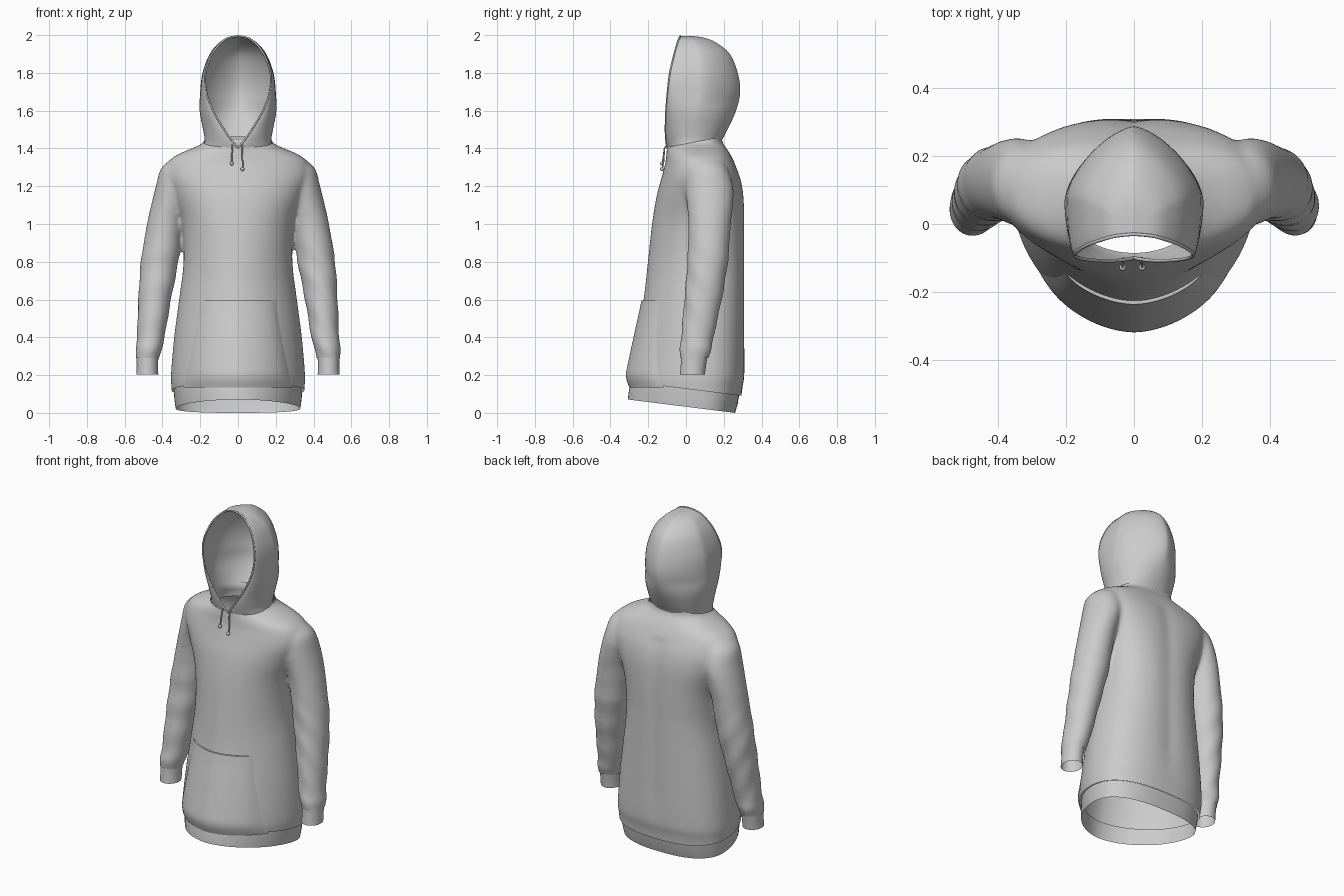
import bpy, bmesh, math
from mathutils import Vector

if "Cube" in bpy.data.objects:
    bpy.data.objects.remove(bpy.data.objects["Cube"])


def resample(rows, n):
    """Catmull-Rom interpolation through rows of numbers, n steps per span."""
    out = []
    for i in range(len(rows) - 1):
        p = [rows[max(0, min(len(rows) - 1, i + k))] for k in (-1, 0, 1, 2)]
        for j in range(n):
            t = j / n
            out.append([0.5 * (2*b + (c-a)*t + (2*a-5*b+4*c-d)*t*t + (3*b-a-3*c+d)*t**3)
                        for a, b, c, d in zip(*p)])
    return out + [list(rows[-1])]


def spow(v, e):
    return math.copysign(abs(v) ** e, v)


def ramp(v, lo, hi):
    return min(1, max(0, (v - lo) / (hi - lo)))


def loft(bm, rings, closed=True, cap=False):
    vs = [[bm.verts.new(p) for p in r] for r in rings]
    n = len(vs[0])
    for a, b in zip(vs, vs[1:]):
        for i in range(n if closed else n - 1):
            j = (i + 1) % n
            bm.faces.new((a[i], a[j], b[j], b[i]))
    if cap:
        bm.faces.new(vs[0])
        bm.faces.new(vs[-1])


def finish(bm, name, angle=50):
    bmesh.ops.remove_doubles(bm, verts=bm.verts, dist=0.0005)
    bmesh.ops.recalc_face_normals(bm, faces=bm.faces)
    me = bpy.data.meshes.new(name)
    bm.to_mesh(me)
    bm.free()
    ob = bpy.data.objects.new(name, me)
    bpy.context.collection.objects.link(ob)
    bpy.ops.object.select_all(action='DESELECT')
    ob.select_set(True)
    bpy.context.view_layer.objects.active = ob
    bpy.ops.object.shade_smooth_by_angle(angle=math.radians(angle))
    return ob


def tube(name, pts, r):
    cu = bpy.data.curves.new(name, 'CURVE')
    cu.dimensions = '3D'
    cu.bevel_depth = r
    cu.bevel_resolution = 2
    cu.use_fill_caps = True
    sp = cu.splines.new('POLY')
    sp.points.add(len(pts) - 1)
    for q, p in zip(sp.points, pts):
        q.co = (*p, 1)
    bpy.context.collection.objects.link(bpy.data.objects.new(name, cu))


# Torso rows: z, half width, front y, back y
YM = 0.07
TORSO = resample([
    (-.05, .34, -.295, .28), (.13, .352, -.30, .298), (.2, .355, -.298, .31),
    (.4, .338, -.262, .312), (.6, .312, -.225, .312), (.8, .288, -.202, .312),
    (1.0, .297, -.18, .312), (1.15, .345, -.155, .306), (1.25, .382, -.128, .287),
    (1.33, .365, -.108, .254), (1.37, .315, -.104, .234), (1.41, .222, -.10, .208),
    (1.44, .178, -.098, .191), (1.52, .165, -.095, .185)], 4)


def torso_ring(w, yf, yb, z, n=64):
    ring = []
    k = ramp(z, .85, 1.15) * (1 - ramp(z, 1.33, 1.43))
    for i in range(n):
        a = 2 * math.pi * i / n
        c, s = math.cos(a), math.sin(a)
        e = 1.1 - .1 * ramp(z, .7, 1.15) if s < 0 else .8 - .1 * k
        x = w * spow(c, e)
        y = YM + (YM - yf if s < 0 else yb - YM) * spow(s, e)
        if s > 0 and z < 1.3:
            y -= .009 * math.exp(-(x / .05) ** 2) * ramp(z, .15, .4)
        ring.append((x, y, z))
    return ring


def front_y(x, z):
    for a, b in zip(TORSO, TORSO[1:]):
        if a[0] <= z <= b[0]:
            t = (z - a[0]) / (b[0] - a[0])
            w, yf = (a[k] + (b[k] - a[k]) * t for k in (1, 2))
            return YM + (yf - YM) * max(0, 1 - abs(x / w) ** (2 / 1.1)) ** .55


def oval(z, cx, cy, rx, ry, side, crease=0.0, n=32):
    ring = []
    for i in range(n):
        a = 2 * math.pi * i / n
        k = 1 + crease * math.sin(36 * z + 2 * math.sin(a + side) + 2 * a)
        ring.append((side * (cx + rx * k * math.cos(a)), cy + ry * k * math.sin(a), z))
    return ring


# Body and sleeves, fused into one soft cloth shell
SLEEVE = resample([
    (1.34, .29, .10, .07, .08), (1.29, .318, .11, .092, .11), (1.2, .333, .122, .102, .128),
    (1.1, .362, .127, .098, .122), (1.0, .385, .125, .097, .113), (.8, .415, .115, .1, .108),
    (.6, .441, .09, .087, .1), (.4, .462, .06, .074, .087), (.34, .473, .052, .07, .087),
    (.29, .479, .044, .062, .074), (.24, .48, .04, .06, .07)], 5)
bm = bmesh.new()
loft(bm, [torso_ring(w, yf, yb, z) for z, w, yf, yb in TORSO], cap=True)
for side in (1, -1):
    loft(bm, [oval(*r, side, .025 * (1 - ramp(r[0], .8, 1.0))) for r in SLEEVE], cap=True)
body = finish(bm, "body_and_sleeves")
m = body.modifiers.new("fuse", 'REMESH')
m.mode = 'VOXEL'
m.voxel_size = 0.01
m = body.modifiers.new("soften", 'SMOOTH')
m.factor = 0.5
m.iterations = 14
ev = body.evaluated_get(bpy.context.evaluated_depsgraph_get())
bm = bmesh.new()
bm.from_mesh(ev.to_mesh())
bpy.data.objects.remove(body)


def cut(co, no, keep=lambda v: True):
    vs = [v for v in bm.verts if keep(v.co)]
    s = set(vs)
    geom = vs + [e for e in bm.edges if s.issuperset(e.verts)] \
        + [f for f in bm.faces if s.issuperset(f.verts)]
    bmesh.ops.bisect_plane(bm, geom=geom, plane_co=co, plane_no=no, clear_outer=True)


# Open the hem, neck and wrists
cut((0, 0, .1275), (0, -.125, -1))
cut((0, 0, 1.425), (0, -.2, 1))
for side in (1, -1):
    cut((0, 0, .29), (0, 0, -1), lambda c: c.x * side > .37 and c.z < .36)
finish(bm, "body_and_sleeves", 80)

# Ribbed hem band, lower at the back
bm = bmesh.new()
loft(bm, [[(x, y, .0325 - .125 * y + h) for x, y, _ in torso_ring(w, yf, yb, 0)]
          for h, w, yf, yb in ((0, .33, -.308, .26), (.05, .337, -.302, .274),
                               (.1, .34, -.29, .282))])
finish(bm, "hem_band")

# Cuffs
for side, label in ((1, "left"), (-1, "right")):
    bm = bmesh.new()
    loft(bm, [oval(*r, side) for r in ((.30, .479, .044, .058, .07), (.25, .48, .039, .056, .067),
                                       (.203, .48, .034, .058, .066))])
    finish(bm, label + "_cuff")

# Front pouch pocket
bm = bmesh.new()
rings = []
for j in range(25):
    v = min(j, 23) / 23
    z = .135 + .46 * v
    hw = .205 + .085 * (1 - v) ** 1.3
    puff = (.012 + .014 * (1 - v)) * min(1, 6 * v + .1) if j < 24 else -.012
    rings.append([(u * hw, front_y(u * hw, z) - puff * (1 - abs(u) ** 10) + .002, z)
                  for u in (i / 20 - 1 for i in range(41))])
loft(bm, rings, closed=False)
finish(bm, "pouch_pocket", 45)

# Hood rows: z, half width, opening half width, front y, back y
HOOD = resample([
    (1.37, .187, 0, -.085, .19), (1.40, .184, 0, -.098, .19), (1.44, .176, .03, -.105, .19),
    (1.5, .185, .073, -.108, .22), (1.6, .203, .132, -.105, .265), (1.7, .2, .168, -.097, .287),
    (1.8, .188, .172, -.085, .274), (1.9, .15, .137, -.062, .232), (1.96, .1, .09, -.045, .16),
    (1.985, .058, .052, -.035, .1), (1.995, 0, 0, -.03, .04)], 4)
rings, rim = [], []
for z, w, ox, yf, yb in HOOD:
    ox = max(0, ox)
    ym = yf + (yb - yf) * .45
    e = 2 / (2.3 - .8 * ramp(z, 1.45, 1.65))
    half = []
    for i in range(29):
        a = math.pi * (i / 28 - .5)
        c, s = max(0, math.cos(a)), math.sin(a)
        if s <= 0:
            half.append((w * c ** e, ym + (yb - ym) * (-s) ** e, z))
        else:
            half.append((ox + (w - ox) * c, ym + (yf - ym) * s, z))
    rings.append([(-x, y, z) for x, y, z in reversed(half)] + half[1:])
    if z >= 1.4:
        rim.append(Vector(half[-1]))
bm = bmesh.new()
loft(bm, rings, closed=False)
finish(bm, "hood", 70)
tube("hood_rim", [(-p.x, p.y, p.z) for p in rim] + rim[-2::-1], .005)

# Drawstrings with knotted ends
for x, x2, z, label in ((-.03, -.033, 1.32, "right"), (.022, .024, 1.29, "left")):
    tube(label + "_drawstring", [(x, -.10, 1.42), (x, -.114, 1.40), (x2, -.119, z + .04),
                                 (x2, -.126, z)], .004)
    bm = bmesh.new()
    bmesh.ops.create_uvsphere(bm, u_segments=12, v_segments=8, radius=.01)
    bmesh.ops.translate(bm, verts=bm.verts, vec=(x2, -.128, z))
    finish(bm, label + "_drawstring_knot")
